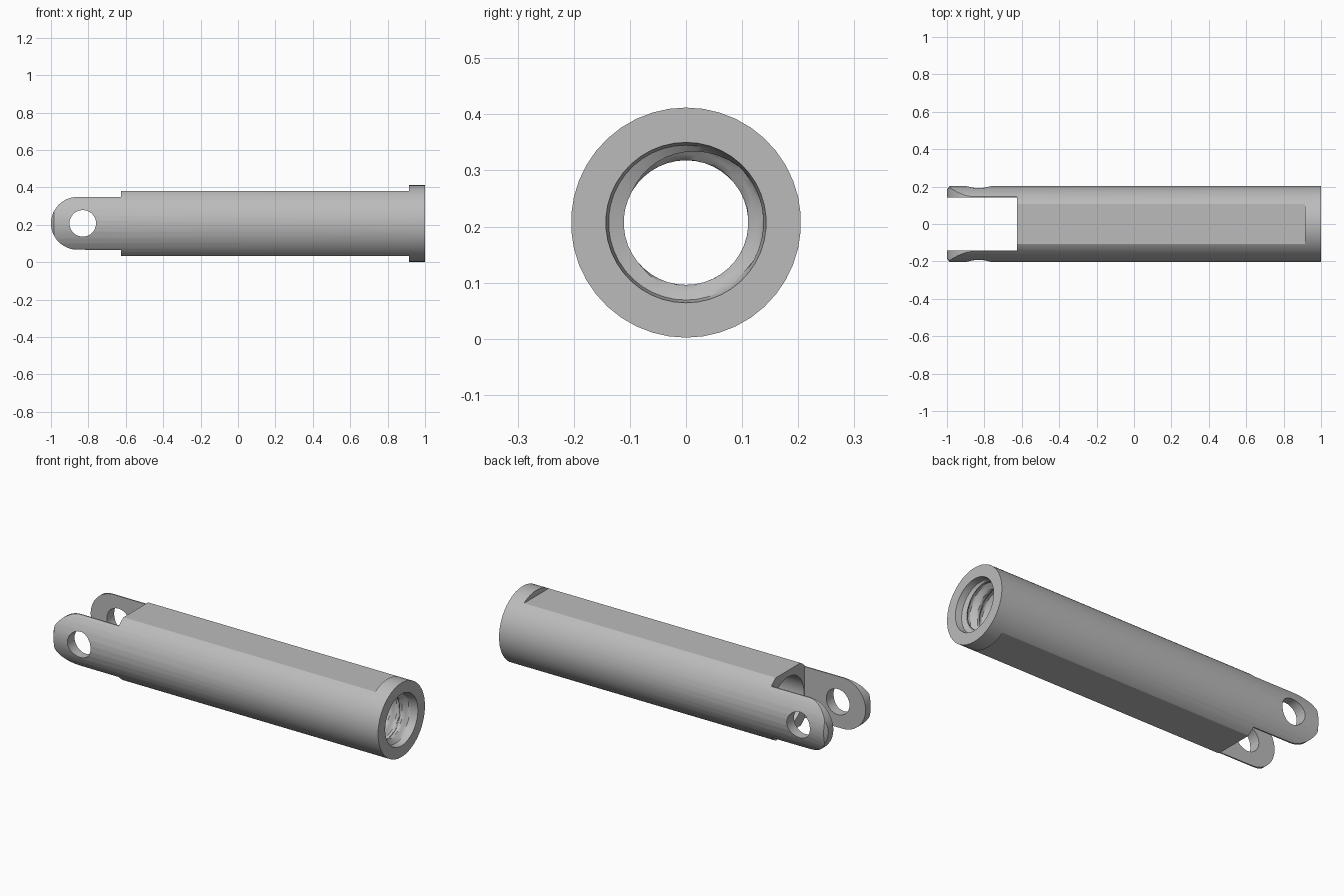
import bpy, bmesh
from math import sin, cos, pi, tau
from mathutils import Vector

if "Cube" in bpy.data.objects:
    bpy.data.objects.remove(bpy.data.objects["Cube"])

R, ZC, SIDES = 0.205, 0.207, 42
SLOT_X, TAB_R, PITCH = -0.625, 0.141, 0.075

steel = bpy.data.materials.new("steel_grey")
steel.use_nodes = True
color = (0.5, 0.5, 0.5, 1)
steel.diffuse_color = color
steel.node_tree.nodes["Principled BSDF"].inputs["Base Color"].default_value = color


def make_object(name, bm):
    bmesh.ops.recalc_face_normals(bm, faces=bm.faces)
    mesh = bpy.data.meshes.new(name)
    bm.to_mesh(mesh)
    bm.free()
    obj = bpy.data.objects.new(name, mesh)
    bpy.context.collection.objects.link(obj)
    mesh.materials.append(steel)
    return obj


def prism(name, outline, y0, y1):
    """Extrude an x-z outline along y."""
    bm = bmesh.new()
    face = bm.faces.new([bm.verts.new((x, y0, z)) for x, z in outline])
    new = bmesh.ops.extrude_face_region(bm, geom=[face])["geom"]
    bmesh.ops.translate(bm, vec=(0, y1 - y0, 0),
                        verts=[v for v in new if isinstance(v, bmesh.types.BMVert)])
    return make_object(name, bm)


def box_outline(x0, x1, z0, z1):
    return [(x0, z0), (x1, z0), (x1, z1), (x0, z1)]


def arc(cx, cz, r, a0, a1, n):
    return [(cx + r * cos(a0 + (a1 - a0) * i / n),
             cz + r * sin(a0 + (a1 - a0) * i / n)) for i in range(n + 1)]


# Bore radius: plain at the slot, helical thread near the collar
def thread_radius(x, angle):
    phase = (x / PITCH + angle / tau) % 1
    wave = min(1, max(0, 1.7 * abs(2 * phase - 1) - 0.35))
    return 0.111 + 0.027 * wave


# Rod body: a revolved outer skin joined to the bore skin
rows = [(-1, lambda x, a: 0.185), (-0.985, lambda x, a: R), (1, lambda x, a: R),
        (1, lambda x, a: 0.143), (0.965, lambda x, a: 0.138)]
steps = 60
rows += [(0.955 - i * PITCH / 10, thread_radius) for i in range(steps)]
rows += [(0.49, lambda x, a: 0.138), (-1, lambda x, a: 0.138)]

bm = bmesh.new()
rings = []
for x, radius in rows:
    ring = []
    for j in range(SIDES):
        a = tau * j / SIDES
        r = radius(x, a)
        ring.append(bm.verts.new((x, r * sin(a), ZC - r * cos(a))))
    rings.append(ring)
for i, ring in enumerate(rings):
    nxt = rings[(i + 1) % len(rings)]
    for j in range(SIDES):
        k = (j + 1) % SIDES
        bm.faces.new((ring[j], ring[k], nxt[k], nxt[j]))
body = make_object("clevis_rod", bm)

# Cutters: wrench flats, fork slot, rounded tab outline, pin hole
cutters = [
    prism("top_flat_cutter", box_outline(-1.2, 0.915, 0.381, 0.6), -0.4, 0.4),
    prism("bottom_flat_cutter", box_outline(-1.2, 0.915, -0.2, 0.034), -0.4, 0.4),
    prism("slot_cutter", box_outline(-1.2, SLOT_X, -0.3, 0.7), -0.141, 0.141),
    prism("tab_cutter",
          [(SLOT_X, ZC + TAB_R)]
          + arc(-1 + TAB_R, ZC + 0.001, TAB_R, pi / 2, 3 * pi / 2, 24)
          + [(SLOT_X, ZC - TAB_R), (SLOT_X, -0.3), (-1.3, -0.3),
             (-1.3, 0.7), (SLOT_X, 0.7)], -0.5, 0.5),
    prism("pin_hole_cutter", arc(-0.83, ZC + 0.001, 0.071, 0, tau * 31 / 32, 31), -0.6, 0.6),
]
bpy.context.view_layer.objects.active = body
for cutter in cutters:
    cutter.hide_render = True
    mod = body.modifiers.new(cutter.name, 'BOOLEAN')
    mod.operation, mod.solver, mod.object = 'DIFFERENCE', 'EXACT', cutter
    bpy.ops.object.modifier_apply(modifier=mod.name)
    bpy.data.objects.remove(cutter)

# Smooth round skins, crisp machined edges
bpy.ops.object.select_all(action='DESELECT')
body.select_set(True)
bpy.ops.object.shade_smooth_by_angle(angle=pi / 6)
